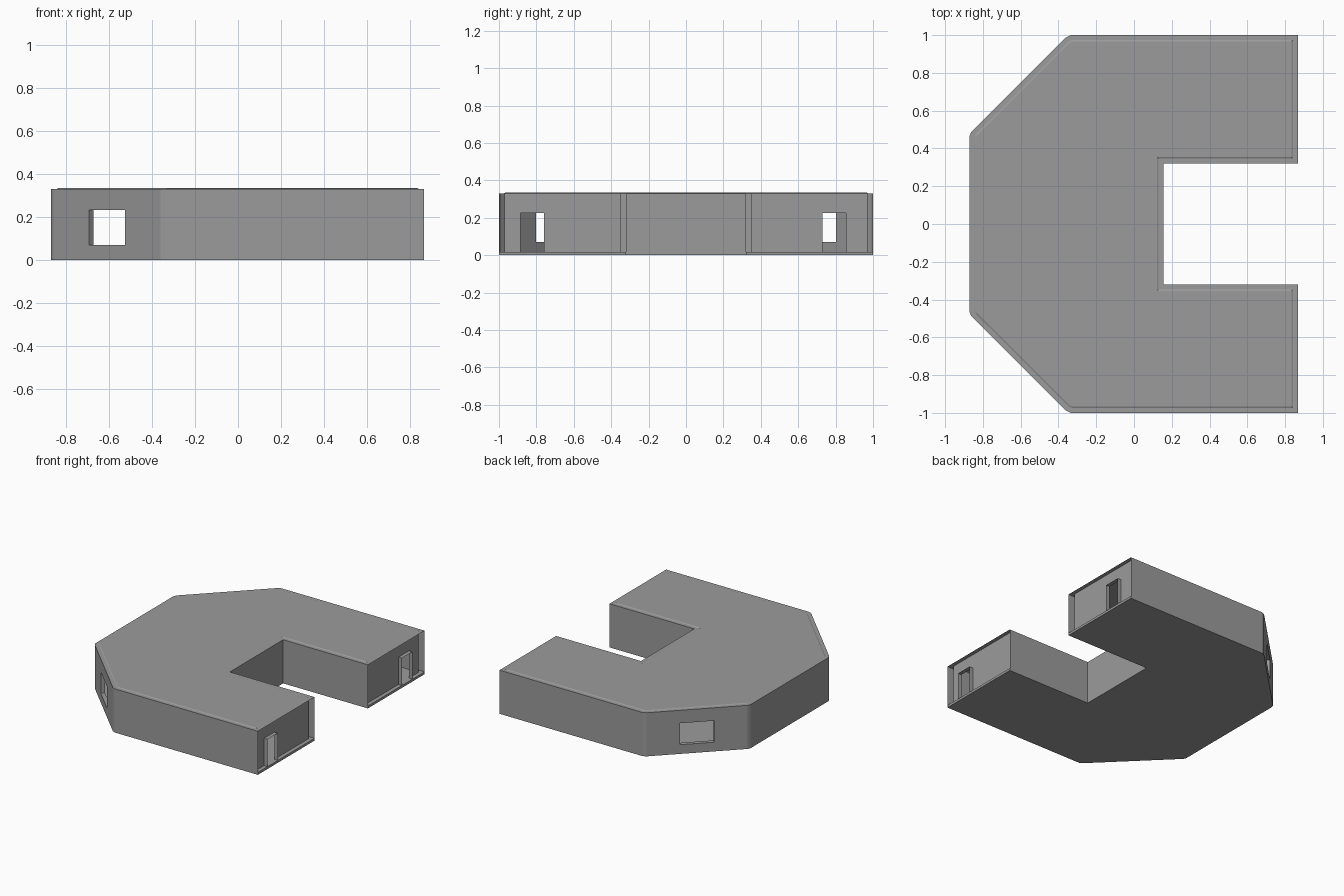
import bpy, bmesh
from mathutils import Vector

cube = bpy.data.objects.get("Cube")
if cube:
    bpy.data.objects.remove(cube, do_unlink=True)

gray = bpy.data.materials.new("plain gray")
gray.use_nodes = True
gray.diffuse_color = (0.33, 0.33, 0.33, 1)
gray.node_tree.nodes["Principled BSDF"].inputs["Base Color"].default_value = gray.diffuse_color

FLOOR, EAVES, TOP = 0.018, 0.331, 0.335
WALL = 0.03          # gap between outer and inner wall skins


def inset(points, d):
    """Mitred inward offset of a counter-clockwise outline."""
    result = []
    for i, p in enumerate(points):
        a = (p - points[i - 1]).normalized()
        b = (points[(i + 1) % len(points)] - p).normalized()
        na, nb = Vector((-a.y, a.x)), Vector((-b.y, b.x))
        result.append(p + (na + nb) * d / (1 + na.dot(nb)))
    return result


def finish(bm, name):
    mesh = bpy.data.meshes.new(name)
    bm.to_mesh(mesh)
    bm.free()
    mesh.materials.append(gray)
    obj = bpy.data.objects.new(name, mesh)
    bpy.context.collection.objects.link(obj)
    return obj


def face(bm, points):
    return bm.faces.new([bm.verts.new(p) for p in points])


def skin(bm, a, b, flip, hole=None):
    """One flat wall sheet from a to b, with an optional opening."""
    along = (b - a).normalized()
    us, zs = [0, (b - a).length], [FLOOR, EAVES]
    if hole:
        us[1:1] = [(h - a).dot(along) for h in hole[:2]]
        zs = sorted(set(zs + list(hole[2:])))
    for i in range(len(us) - 1):
        for z0, z1 in zip(zs, zs[1:]):
            if hole and i == 1 and z0 >= hole[2] and z1 <= hole[3]:
                continue
            p, q = a + along * us[i], a + along * us[i + 1]
            loop = [(*p, z0), (*q, z0), (*q, z1), (*p, z1)]
            face(bm, loop[::-1] if flip else loop)


# Plan outline: two wings joined by a block with cut corners
half = [Vector(p) for p in ((0.867, 0.32), (0.867, 1), (-0.335, 1),
                            (-0.36, 0.988), (-0.86, 0.49), (-0.87, 0.468))]
outline = half + [Vector((p.x, -p.y)) for p in reversed(half)]
outline += [Vector((0.155, -0.32)), Vector((0.155, 0.32))]
inner = inset(outline, WALL)
n = len(outline)
NORTH_END, BACK_CORNER, FRONT_CORNER, SOUTH_END = 0, 3, 7, 10


def opening(edge, middle, width, z0, z1):
    a, b = outline[edge], outline[(edge + 1) % n]
    d = (b - a).normalized()
    c = a.lerp(b, middle)
    return (c - d * width / 2, c + d * width / 2, z0, z1)


openings = {
    BACK_CORNER: opening(BACK_CORNER, 0.5, 0.238, 0.07, 0.233),
    FRONT_CORNER: opening(FRONT_CORNER, 0.5, 0.238, 0.07, 0.233),
    NORTH_END: opening(NORTH_END, 0.695, 0.125, FLOOR, 0.225),
    SOUTH_END: opening(SOUTH_END, 0.262, 0.125, FLOOR, 0.225),
}

# Wall skins; the outer skin is left open at both wing ends
outer_bm, inner_bm = bmesh.new(), bmesh.new()
for i in range(n):
    j = (i + 1) % n
    if i not in (NORTH_END, SOUTH_END):
        skin(outer_bm, outline[i], outline[j], False, openings.get(i))
    skin(inner_bm, inner[i], inner[j], True, openings.get(i))
for bm, name in ((outer_bm, "outer_walls"), (inner_bm, "inner_walls")):
    bmesh.ops.remove_doubles(bm, verts=bm.verts, dist=0.0001)
    finish(bm, name)

# Door and window reveals spanning the two skins
names = {BACK_CORNER: "back_window_reveal", FRONT_CORNER: "front_window_reveal",
         NORTH_END: "back_door_reveal", SOUTH_END: "front_door_reveal"}
for edge, (p, q, z0, z1) in openings.items():
    d = (q - p).normalized()
    depth = Vector((-d.y, d.x)) * WALL
    bm = bmesh.new()
    ring = [(p, z0), (p, z1), (q, z1), (q, z0)]
    for k in range(4 if z0 > FLOOR else 3):
        (s, zs), (t, zt) = ring[k], ring[(k + 1) % 4]
        face(bm, [(*s, zs), (*t, zt), (*(t + depth), zt), (*(s + depth), zs)])
    finish(bm, names[edge])

# Floor slab
bm = bmesh.new()
base = face(bm, [(*p, 0) for p in outline])
lifted = bmesh.ops.extrude_face_region(bm, geom=[base], use_keep_orig=True)
for v in lifted["geom"]:
    if isinstance(v, bmesh.types.BMVert):
        v.co.z = FLOOR
bmesh.ops.recalc_face_normals(bm, faces=bm.faces)
finish(bm, "floor_slab")

# Roof: flat rim, small sloped step and raised centre
bm = bmesh.new()
rings = [[bm.verts.new((*p, z)) for p in inset(outline, d)]
         for d, z in ((0, EAVES), (0.026, EAVES), (0.034, TOP))]
for low, high in zip(rings, rings[1:]):
    for i in range(n):
        j = (i + 1) % n
        bm.faces.new((low[i], low[j], high[j], high[i]))
bm.faces.new(rings[-1])
finish(bm, "roof")
